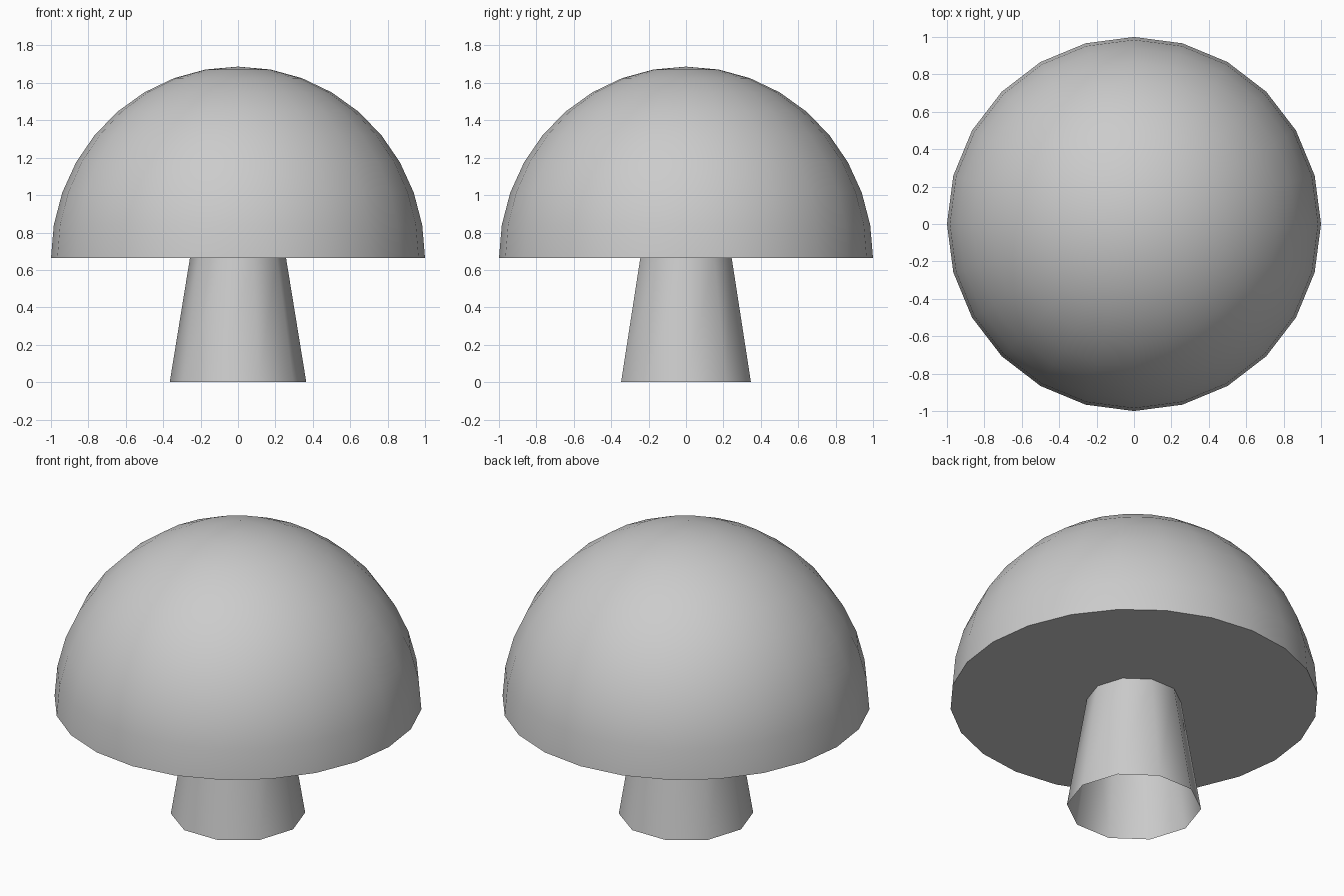
import bpy, bmesh
from math import sin, cos, pi, radians

if "Cube" in bpy.data.objects:
    bpy.data.objects.remove(bpy.data.objects["Cube"])

CAP_Z, CAP_H = 0.663, 1.024


def lathe(name, profile, sides, cap_bottom=False):
    """Spin (radius, z) points around z; radius 0 makes a pole."""
    bm = bmesh.new()
    rings = []
    for r, z in profile:
        if r < 1e-6:
            rings.append([bm.verts.new((0, 0, z))] * sides)
        else:
            rings.append([bm.verts.new((r * cos(2 * pi * i / sides), r * sin(2 * pi * i / sides), z))
                          for i in range(sides)])
    for low, high in zip(rings, rings[1:]):
        for i in range(sides):
            j = (i + 1) % sides
            quad = [low[i], low[j], high[j], high[i]]
            bm.faces.new(list(dict.fromkeys(quad)))
    if cap_bottom:
        bm.faces.new(rings[0][::-1])
    mesh = bpy.data.meshes.new(name)
    bm.to_mesh(mesh)
    bm.free()
    obj = bpy.data.objects.new(name, mesh)
    bpy.context.collection.objects.link(obj)
    bpy.ops.object.select_all(action='DESELECT')
    obj.select_set(True)
    bpy.context.view_layer.objects.active = obj
    bpy.ops.object.shade_smooth_by_angle(angle=radians(50))
    return obj


# Domed cap with a flat closed underside
steps = 9
dome = [(cos(pi / 2 * k / steps), CAP_Z + CAP_H * sin(pi / 2 * k / steps)) for k in range(steps + 1)]
lathe("mushroom_cap", dome, 24, cap_bottom=True)

# Tapered stem, open at the foot
lathe("mushroom_stem", [(0.365, 0.0), (0.257, CAP_Z)], 10)
